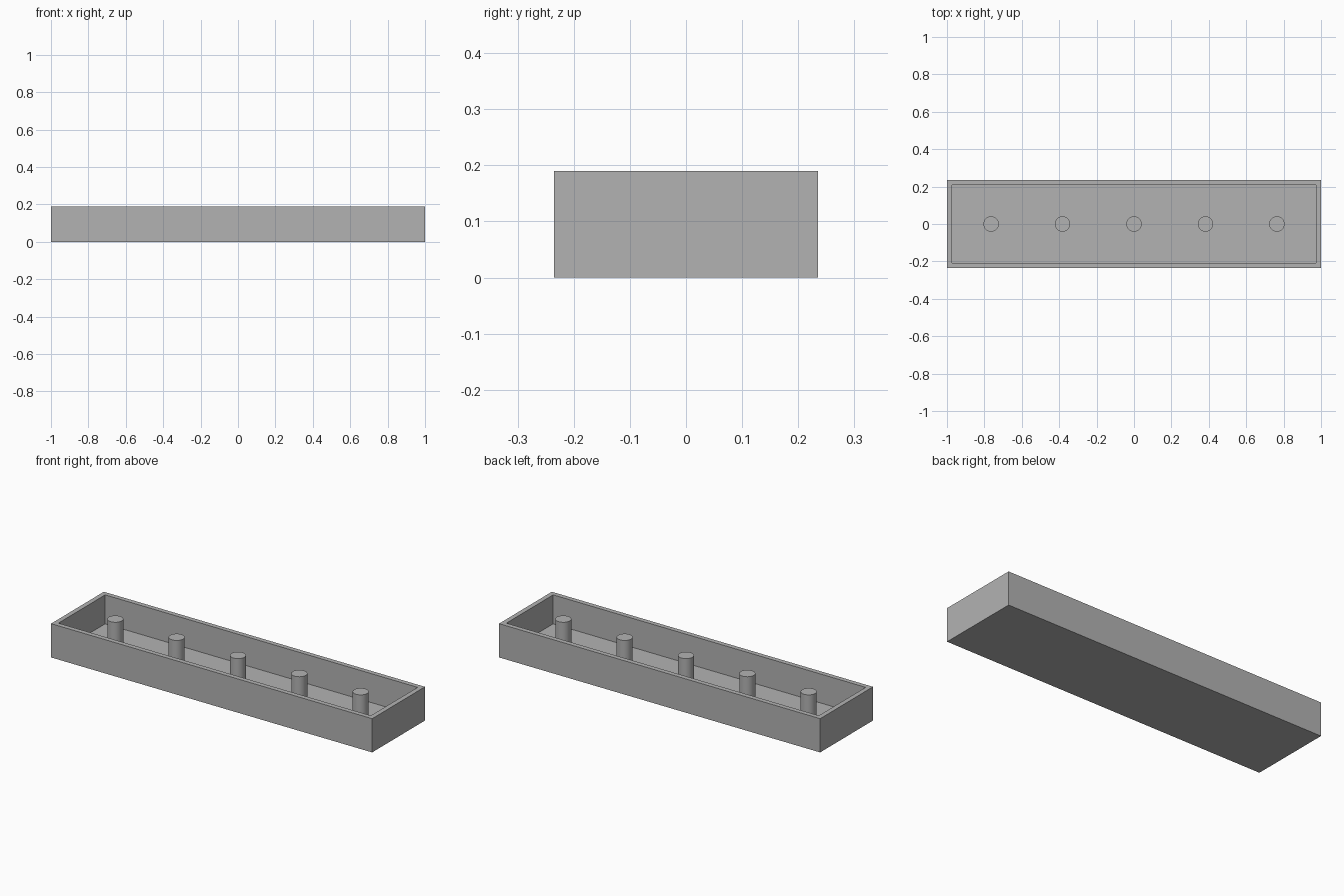
import bpy
import bmesh
import math

cube = bpy.data.objects.get("Cube")
if cube:
    bpy.data.objects.remove(cube, do_unlink=True)

HALF_X, HALF_Y, HEIGHT = 1.0, 0.235, 0.19
WALL, FLOOR = 0.027, 0.027
PIN_RADIUS, PIN_SPACING = 0.041, 0.382

grey = bpy.data.materials.new("plain grey")
grey.use_nodes = True
colour = (0.45, 0.45, 0.45, 1)
grey.diffuse_color = colour
grey.node_tree.nodes["Principled BSDF"].inputs["Base Color"].default_value = colour


def add_object(name, bm):
    mesh = bpy.data.meshes.new(name)
    bm.to_mesh(mesh)
    bm.free()
    mesh.materials.append(grey)
    obj = bpy.data.objects.new(name, mesh)
    bpy.context.collection.objects.link(obj)
    return obj


# Open tray: a block whose top is inset for the rim and pushed down to the floor
bm = bmesh.new()
bmesh.ops.create_cube(bm, size=1)
for v in bm.verts:
    v.co.x *= 2 * HALF_X
    v.co.y *= 2 * HALF_Y
    v.co.z = (v.co.z + 0.5) * HEIGHT
bm.normal_update()
top = max(bm.faces, key=lambda f: f.calc_center_median().z)
bmesh.ops.inset_region(bm, faces=[top], thickness=WALL, use_even_offset=True)
sunk = bmesh.ops.extrude_discrete_faces(bm, faces=[top])["faces"][0]
bmesh.ops.translate(bm, verts=sunk.verts[:], vec=(0, 0, FLOOR - HEIGHT))
bmesh.ops.recalc_face_normals(bm, faces=bm.faces[:])
add_object("tray", bm)

# Row of round pins standing on the floor, level with the rim
for i in range(5):
    bm = bmesh.new()
    bmesh.ops.create_cone(bm, cap_ends=True, segments=48, radius1=PIN_RADIUS,
                          radius2=PIN_RADIUS, depth=HEIGHT - FLOOR)
    pin = add_object(f"pin_{i + 1}", bm)
    pin.location = ((i - 2) * PIN_SPACING, 0, (HEIGHT + FLOOR) / 2)
    bpy.ops.object.select_all(action="DESELECT")
    pin.select_set(True)
    bpy.context.view_layer.objects.active = pin
    bpy.ops.object.shade_smooth_by_angle(angle=math.radians(30))
